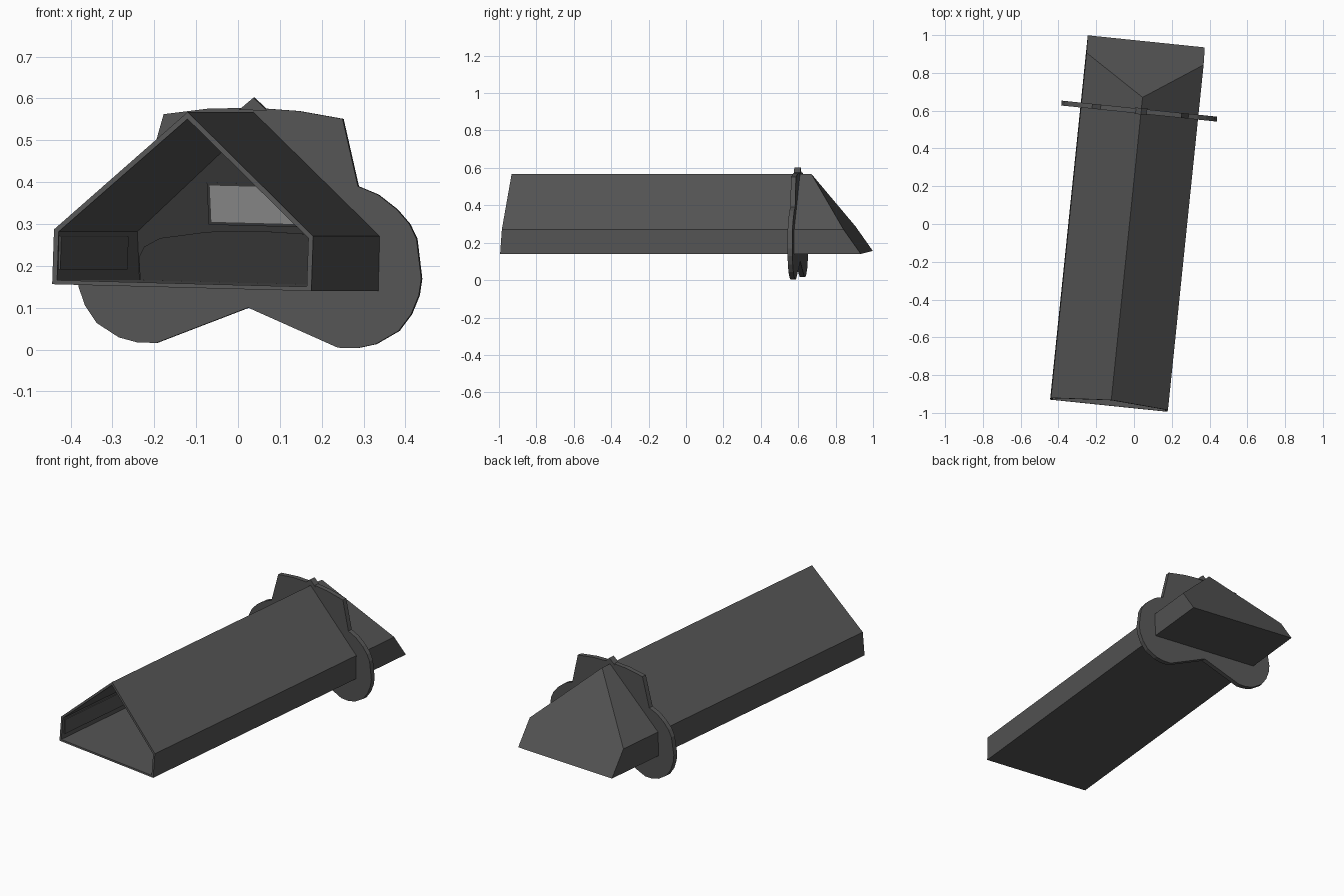
import bpy, bmesh
from math import radians
from mathutils import Matrix, Vector

if "Cube" in bpy.data.objects:
    bpy.data.objects.remove(bpy.data.objects["Cube"])

# Local frame: u across, v along the tube, w up; whole model is yawed and slightly rolled
FRAME = (Matrix.Translation((-0.035, 0, 0.148))
         @ Matrix.Rotation(radians(-5.9), 4, 'Z')
         @ Matrix.Rotation(radians(1.5), 4, 'Y'))

def material(name, g):
    m = bpy.data.materials.new(name)
    m.diffuse_color = (g, g, g, 1)
    m.use_nodes = True
    m.node_tree.nodes["Principled BSDF"].inputs["Base Color"].default_value = m.diffuse_color
    return m

DARK = material("dark_grey", 0.09)
LIGHT = material("light_grey", 0.65)

def finish(name, bm, mat):
    bmesh.ops.recalc_face_normals(bm, faces=bm.faces)
    me = bpy.data.meshes.new(name)
    bm.transform(FRAME)
    bm.to_mesh(me)
    bm.free()
    me.materials.append(mat)
    ob = bpy.data.objects.new(name, me)
    bpy.context.collection.objects.link(ob)
    return ob

def rings(bm, pts, front, back):
    """Two rings of an outline, with v given as a function of height."""
    a = [bm.verts.new((u, front(w), w)) for u, w in pts]
    b = [bm.verts.new((u, back(w), w)) for u, w in pts]
    n = len(pts)
    for i in range(n):
        j = (i + 1) % n
        bm.faces.new((a[i], a[j], b[j], b[i]))
    bm.faces.new(b)
    return a

def prism(name, pts, front, back, mat=DARK):
    bm = bmesh.new()
    bm.faces.new(rings(bm, pts, front, back))
    return finish(name, bm, mat)

def rect(u0, u1, w0, w1):
    return [(u0, w0), (u1, w0), (u1, w1), (u0, w1)]

def gable(half, floor, eave, ridge):
    return [(-half, floor), (half, floor), (half, eave), (0, ridge), (-half, eave)]

def front_end(w):
    return -0.967 + 0.074 * w

def back_end(w):
    return 0.972 - 0.707 * w

def inset(d):
    return lambda w: back_end(w) - d

# Gabled tube, open at the front, closed by the sloped back
outer = gable(0.3115, 0.0, 0.131, 0.42)
inner = gable(0.300, 0.010, 0.126, 0.403)
bm = bmesh.new()
ro = rings(bm, outer, front_end, back_end)
ri = rings(bm, inner, front_end, inset(0.014))
for i in range(5):
    j = (i + 1) % 5
    bm.faces.new((ro[i], ro[j], ri[j], ri[i]))
finish("gabled_tube", bm, DARK)

# Lobed collar plate, mirrored from half an outline
half = [(0.109, .573), (0.215, .557), (0.256, .397), (0.305, .378), (0.351, .344),
        (0.382, .310), (0.400, .275), (0.414, .180), (0.409, .140), (0.392, .095),
        (0.363, .054), (0.309, .021), (0.264, .010), (0.218, .010)]
outline = ([(0, .578)] + half + [(0, .100)] + [(-u, w) for u, w in reversed(half)])
outline = [(u, w - 0.148) for u, w in outline]
plate = prism("collar_plate", outline, lambda w: 0.588, lambda w: 0.614)

# The tube's cavity is cut through the plate
cutter = prism("cavity_cutter", gable(0.306, 0.005, 0.1285, 0.411),
               lambda w: 0.4, lambda w: 0.65)
cutter.hide_render = True
mod = plate.modifiers.new("cavity", 'BOOLEAN')
mod.operation = 'DIFFERENCE'
mod.solver = 'EXACT'
mod.object = cutter
bpy.context.view_layer.objects.active = plate
bpy.ops.object.modifier_apply(modifier=mod.name)
bpy.data.objects.remove(cutter)

# Small peak on top of the plate
prism("ridge_peak", [(-0.034, .424), (0.034, .424), (0, .454)],
      lambda w: 0.584, lambda w: 0.618)

# Inside: rear window and frame, low arched panel, side wall panel
prism("window_frame", rect(-0.127, 0.127, 0.147, 0.248), inset(0.018), inset(0.0135))
prism("window_pane", rect(-0.12, 0.12, 0.154, 0.241), inset(0.020), inset(0.017), LIGHT)

arch_half = [(0.298, 0.065), (0.285, 0.09), (0.245, 0.112), (0.13, 0.130)]
arch = ([(-0.298, 0.009), (0.298, 0.009)] + arch_half + [(0, 0.135)]
        + [(-u, w) for u, w in reversed(arch_half)])
prism("rear_arch_panel", arch, inset(0.020), inset(0.0135))

prism("side_wall_panel", rect(-0.301, -0.295, 0.035, 0.115),
      lambda w: -0.945, lambda w: 0.62)
